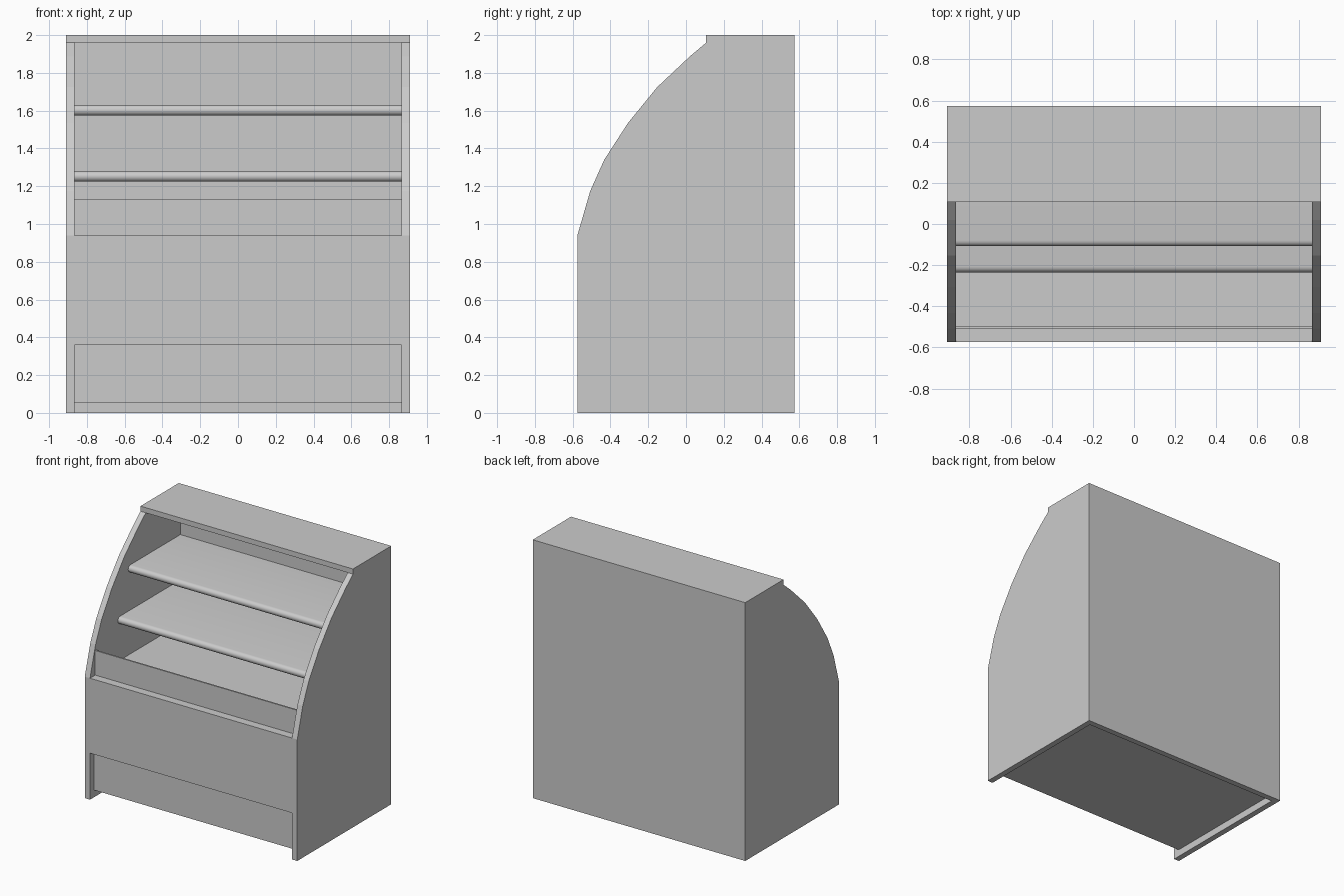
import bpy, bmesh, math

if "Cube" in bpy.data.objects:
    bpy.data.objects.remove(bpy.data.objects["Cube"])

W, IN = 0.91, 0.865          # outer and inner half widths
FRONT, BACK, BACK_IN = -0.575, 0.575, 0.53


def extrude_profile(name, pts, x0, x1):
    """Prism from a (y, z) outline, extruded along x."""
    bm = bmesh.new()
    face = bm.faces.new([bm.verts.new((x0, y, z)) for y, z in pts])
    res = bmesh.ops.extrude_face_region(bm, geom=[face])
    moved = [v for v in res["geom"] if isinstance(v, bmesh.types.BMVert)]
    bmesh.ops.translate(bm, verts=moved, vec=(x1 - x0, 0, 0))
    bmesh.ops.recalc_face_normals(bm, faces=bm.faces)
    me = bpy.data.meshes.new(name)
    bm.to_mesh(me)
    bm.free()
    ob = bpy.data.objects.new(name, me)
    bpy.context.collection.objects.link(ob)
    return ob


def panel(name, y0, y1, z0, z1, half=IN):
    return extrude_profile(name, [(y0, z0), (y1, z0), (y1, z1), (y0, z1)], -half, half)


# Curved side panels
side = [(FRONT, 0), (BACK, 0), (BACK, 1.96), (0.107, 1.96), (0.02, 1.887),
        (-0.153, 1.724), (-0.307, 1.535), (-0.433, 1.34), (-0.507, 1.175), (FRONT, 0.94)]
extrude_profile("left_side_panel", side, -W, -IN)
extrude_profile("right_side_panel", side, IN, W)

# Carcass panels
panel("top_slab", 0.107, BACK, 1.96, 2.0, W)
panel("back_panel", BACK_IN, BACK, 0, 1.96)
panel("front_panel", FRONT, -0.525, 0.36, 0.895)
panel("display_deck", FRONT, BACK_IN, 0.895, 0.94)
panel("kick_plate", -0.525, -0.48, 0.055, 0.40)
panel("bottom_panel", -0.48, BACK_IN, 0.055, 0.10)

# Thin upright guard at the front of the deck
panel("front_guard", -0.511, -0.499, 0.94, 1.13)


# Shelves with rounded front edges
def shelf(name, y_front, z_top, thick=0.056, steps=8):
    r = thick / 2
    nose = [(y_front + r - r * math.sin(math.pi * i / steps),
             z_top - r + r * math.cos(math.pi * i / steps)) for i in range(steps + 1)]
    ob = extrude_profile(name, nose + [(BACK_IN, z_top - thick), (BACK_IN, z_top)], -IN, IN)
    bpy.ops.object.select_all(action='DESELECT')
    ob.select_set(True)
    bpy.context.view_layer.objects.active = ob
    bpy.ops.object.shade_smooth_by_angle(angle=math.radians(30))


shelf("lower_shelf", -0.235, 1.28)
shelf("upper_shelf", -0.108, 1.63)
